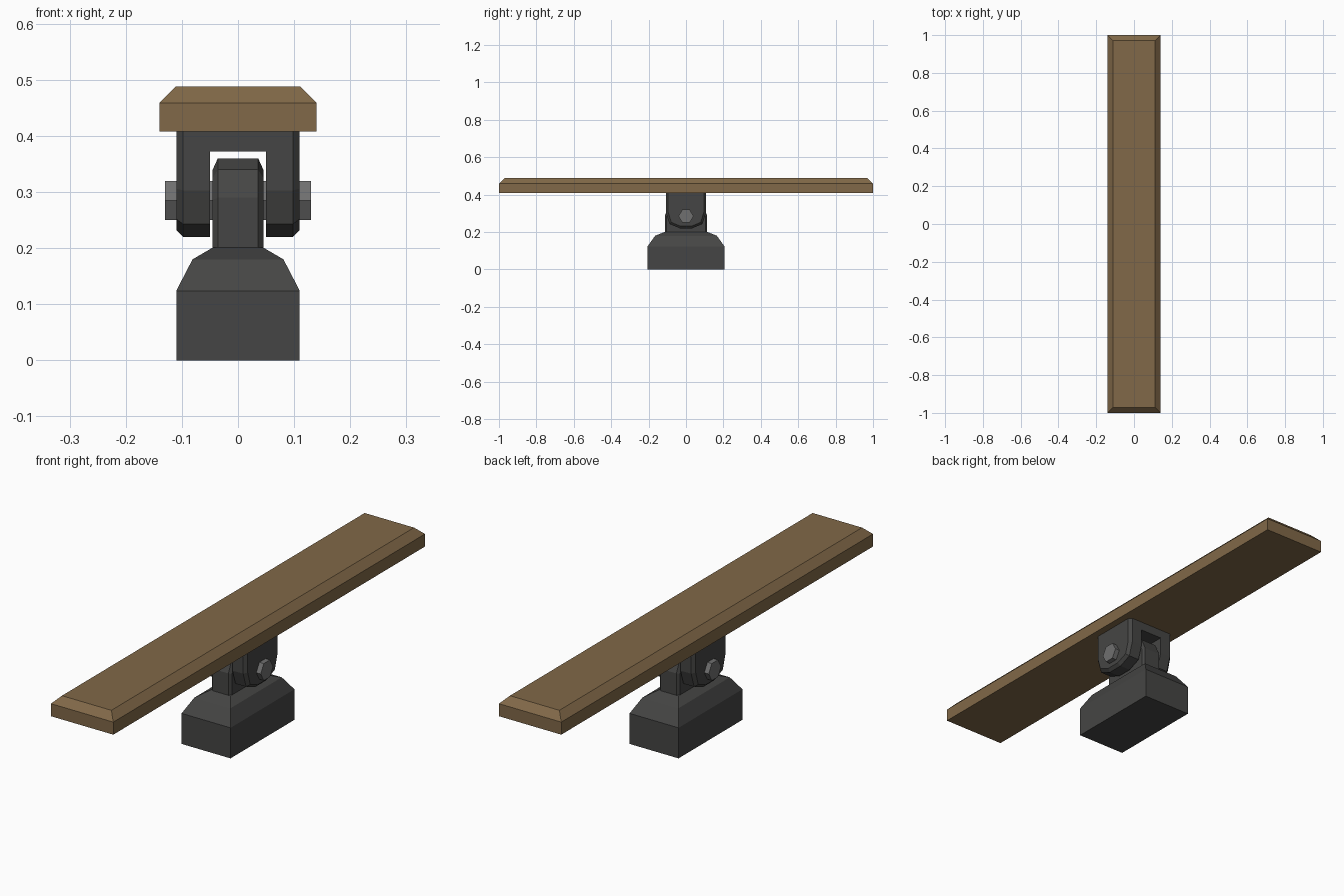
import bpy, bmesh, math
from mathutils import Matrix

if "Cube" in bpy.data.objects:
    bpy.data.objects.remove(bpy.data.objects["Cube"])


def material(name, rgb):
    m = bpy.data.materials.new(name)
    m.diffuse_color = (*rgb, 1)
    m.use_nodes = True
    m.node_tree.nodes["Principled BSDF"].inputs["Base Color"].default_value = m.diffuse_color
    return m


WOOD = material("wood", (0.22, 0.14, 0.065))
IRON = material("dark_iron", (0.06, 0.06, 0.058))
STEEL = material("bolt_steel", (0.16, 0.16, 0.16))


def finish(bm, name, mat):
    bmesh.ops.recalc_face_normals(bm, faces=bm.faces)
    me = bpy.data.meshes.new(name)
    bm.to_mesh(me)
    bm.free()
    me.materials.append(mat)
    ob = bpy.data.objects.new(name, me)
    bpy.context.collection.objects.link(ob)
    return ob


def loft(name, rings, mat):
    """Skin a stack of equal-length rings and cap both ends."""
    bm = bmesh.new()
    rows = [[bm.verts.new(p) for p in r] for r in rings]
    n = len(rows[0])
    for a, b in zip(rows, rows[1:]):
        for i in range(n):
            j = (i + 1) % n
            bm.faces.new((a[i], a[j], b[j], b[i]))
    bm.faces.new(rows[0])
    bm.faces.new(rows[-1])
    return finish(bm, name, mat)


def rect(hx, hy, z):
    return [(-hx, -hy, z), (hx, -hy, z), (hx, hy, z), (-hx, hy, z)]


def side_ring(x, half):
    """Mirror a half outline of (y, z) points and place it at x."""
    return [(x, y, z) for y, z in half] + [(x, -y, z) for y, z in reversed(half)]


# Plank with chamfered top edge
loft("plank", [rect(0.14, 1.0, 0.408), rect(0.14, 1.0, 0.459),
               rect(0.111, 0.971, 0.488)], WOOD)

# Stepped, tapering foot
loft("base", [rect(0.11, 0.205, 0), rect(0.11, 0.205, 0.124),
              rect(0.081, 0.165, 0.18), rect(0.045, 0.113, 0.201)], IRON)

# Upright tongue rising from the base, bevelled around its outline
full = [(0.113, 0.19), (0.113, 0.29), (0.09, 0.34), (0.05, 0.36)]
inset = [(0.103, 0.19), (0.103, 0.286), (0.082, 0.325), (0.046, 0.34)]
loft("tongue", [side_ring(-0.045, inset), side_ring(-0.036, full),
                side_ring(0.036, full), side_ring(0.045, inset)], IRON)

# Bracket: two rounded ears joined by a bridge under the plank
ear = [(0.107, 0.408), (0.107, 0.303), (0.088, 0.243), (0.033, 0.22)]
ear_in = [(0.095, 0.408), (0.095, 0.306), (0.079, 0.252), (0.03, 0.232)]
for s, side in ((-1, "left"), (1, "right")):
    loft("bracket_ear_" + side,
         [side_ring(s * 0.05, ear), side_ring(s * 0.098, ear),
          side_ring(s * 0.11, ear_in)], IRON)
loft("bracket_bridge", [rect(0.05, 0.107, 0.372), rect(0.05, 0.107, 0.408)], IRON)

# Hexagonal pivot bolt through ears and tongue
hexagon = [(0.04 * math.cos(math.radians(60 * i)),
            0.285 + 0.04 * math.sin(math.radians(60 * i))) for i in range(6)]
loft("pivot_bolt", [[(x, y, z) for y, z in hexagon] for x in (-0.13, 0.13)], STEEL)
